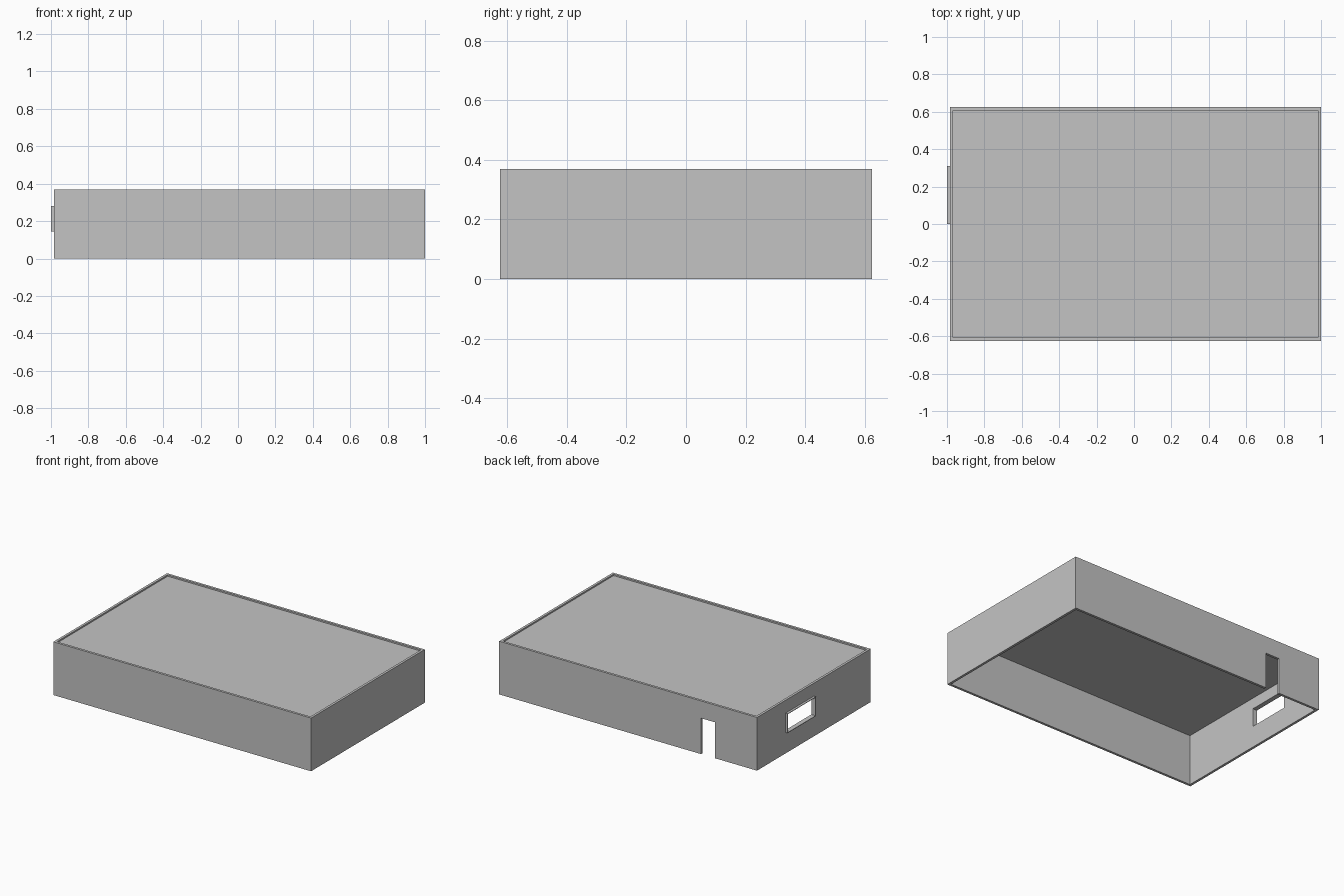
import bpy

cube = bpy.data.objects.get("Cube")
if cube:
    bpy.data.objects.remove(cube, do_unlink=True)

# One plain grey for the whole building
GREY = (0.55, 0.55, 0.55, 1)
grey = bpy.data.materials.new("plain grey")
grey.use_nodes = True
grey.diffuse_color = GREY
grey.node_tree.nodes["Principled BSDF"].inputs["Base Color"].default_value = GREY


def box(name, low, high):
    """Box between two opposite corners."""
    bpy.ops.mesh.primitive_cube_add(size=1)
    ob = bpy.context.object
    ob.name = name
    ob.location = [(a + b) / 2 for a, b in zip(low, high)]
    ob.scale = [b - a for a, b in zip(low, high)]
    bpy.ops.object.transform_apply(location=True, rotation=False, scale=True)
    ob.data.materials.append(grey)
    return ob


def cut(target, name, low, high):
    """Cut a box-shaped opening through a part."""
    cutter = box(name, low, high)
    cutter.hide_render = True
    cutter.hide_set(True)
    cutter.display_type = "WIRE"
    mod = target.modifiers.new(name, "BOOLEAN")
    mod.operation = "DIFFERENCE"
    mod.solver = "EXACT"
    mod.object = cutter
    bpy.context.view_layer.objects.active = target
    bpy.ops.object.modifier_apply(modifier=mod.name)
    bpy.data.objects.remove(cutter, do_unlink=True)


LEFT, RIGHT, DEPTH, TOP = 1.0, -0.984, 0.625, 0.37
WALL = 0.017
IN_L, IN_R, IN_Y = LEFT - WALL, RIGHT + WALL, DEPTH - WALL

# Outer walls, open at the bottom and top
walls = box("walls", (RIGHT, -DEPTH, 0), (LEFT, DEPTH, TOP))
cut(walls, "room_space", (IN_R, -IN_Y, -0.1), (IN_L, IN_Y, TOP + 0.1))

# Doorway in the back wall, window opening in the right wall
cut(walls, "doorway", (-0.66, IN_Y - 0.05, -0.1), (-0.553, DEPTH + 0.05, 0.25))
W_Y, W_Z = (0.0, 0.31), (0.145, 0.28)
cut(walls, "window_opening", (RIGHT - 0.05, W_Y[0], W_Z[0]), (IN_R + 0.05, W_Y[1], W_Z[1]))

# Thin window lining standing proud of the wall
LIP = 0.004
frame = box("window_frame", (-1, W_Y[0], W_Z[0]), (IN_R, W_Y[1], W_Z[1]))
cut(frame, "window_gap", (-1.1, W_Y[0] + LIP, W_Z[0] + LIP),
    (IN_R + 0.1, W_Y[1] - LIP, W_Z[1] - LIP))

# Flat roof set just below the wall tops
box("roof", (IN_R, -IN_Y, 0.352), (IN_L, IN_Y, 0.36))
